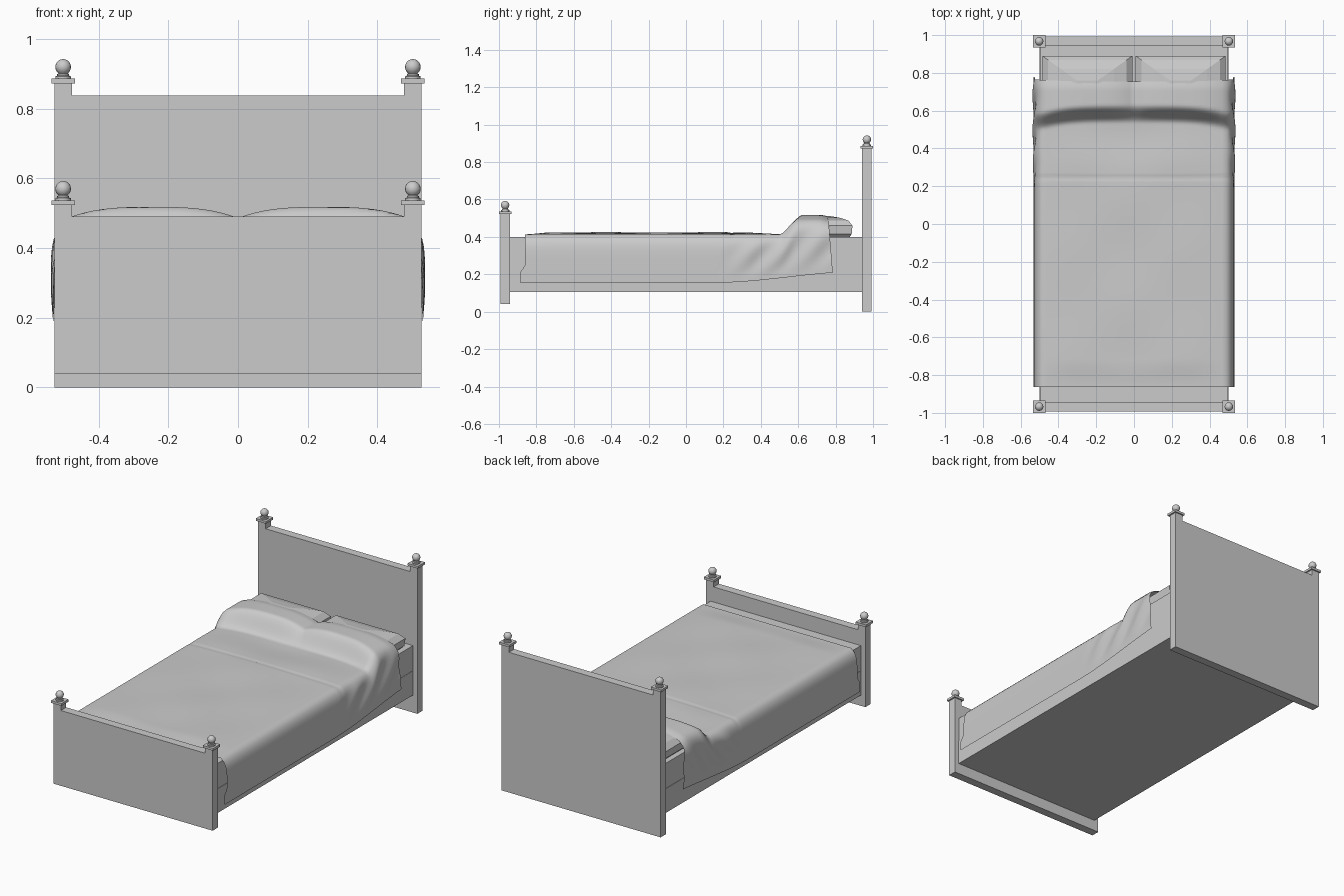
import bpy, bmesh, math

if "Cube" in bpy.data.objects:
    bpy.data.objects.remove(bpy.data.objects["Cube"])


def make(name, verts, faces, smooth=None):
    mesh = bpy.data.meshes.new(name)
    mesh.from_pydata(verts, [], faces)
    bm = bmesh.new()
    bm.from_mesh(mesh)
    bmesh.ops.recalc_face_normals(bm, faces=bm.faces)
    bm.to_mesh(mesh)
    bm.free()
    ob = bpy.data.objects.new(name, mesh)
    bpy.context.collection.objects.link(ob)
    if smooth:
        bpy.ops.object.select_all(action='DESELECT')
        ob.select_set(True)
        bpy.context.view_layer.objects.active = ob
        bpy.ops.object.shade_smooth_by_angle(angle=math.radians(smooth))
    return ob


def loft(name, rings, smooth=None):
    n = len(rings[0])
    verts = [p for r in rings for p in r]
    faces = [(k * n + i, k * n + (i + 1) % n, (k + 1) * n + (i + 1) % n, (k + 1) * n + i)
             for k in range(len(rings) - 1) for i in range(n)]
    faces += [tuple(range(n)), tuple(range(len(verts) - n, len(verts)))]
    return make(name, verts, faces, smooth)


def rect(x0, x1, y0, y1, z):
    return [(x0, y0, z), (x1, y0, z), (x1, y1, z), (x0, y1, z)]


def box(name, x0, x1, y0, y1, z0, z1):
    return loft(name, [rect(x0, x1, y0, y1, z0), rect(x0, x1, y0, y1, z1)])


def step(a, b, v):
    t = min(1, max(0, (v - a) / (b - a)))
    return t * t * (3 - 2 * t)


# end boards: notched silhouette with posts, caps and turned finials
PROFILE = [(.022, .014), (.022, .020), (.017, .022), (.017, .026), (.012, .029)]
PROFILE += [(.0225 * math.sin(a), .047 - .0225 * math.cos(a))
            for a in [math.radians(d) for d in range(36, 180, 18)]] + [(.001, .0695)]


def end_board(name, yc, bottom, panel_top, post_top):
    outline = [(-.527, bottom), (.527, bottom), (.527, post_top), (.477, post_top),
               (.477, panel_top), (-.477, panel_top), (-.477, post_top), (-.527, post_top)]
    loft(name, [[(x, y, z) for x, z in outline] for y in (yc - .025, yc + .025)])
    for side, x in (("left", -.502), ("right", .502)):
        box(f"{name}_cap_{side}", x - .034, x + .034, yc - .033, yc + .033, post_top, post_top + .014)
        rings = [[(x + r * math.cos(i * math.pi / 8), yc + r * math.sin(i * math.pi / 8), post_top + z)
                  for i in range(16)] for r, z in PROFILE]
        loft(f"{name}_finial_{side}", rings, 35)


end_board("headboard", .967, 0, .838, .873)
end_board("footboard", -.967, .04, .49, .523)

# rail base and mattress
box("bed_base", -.499, .499, -.945, .945, .105, .25)
box("mattress", -.497, .497, -.945, .945, .25, .40)

# pillows
for side, xc in (("left", -.247), ("right", .247)):
    layers = [(.40, .015), (.415, .004), (.46, 0), (.488, .022), (.503, .07), (.513, .13)]
    loft(f"pillow_{side}", [rect(xc - .238 + i * 1.4, xc + .238 - i * 1.4, .615 + i, .89 - i, z)
                            for z, i in layers])

# draped blanket: a top sheet over the pillows, with side flaps
NT, NS, NV = 40, 14, 130


def blanket_top(x, y):
    d = abs(abs(x) - .245) / .24
    over_pillow = .518 - .03 * d ** 3
    y0 = .535 - .04 * (abs(x) / .5) ** 4
    flat = .414 + .009 * (1 - (abs(x) / .5) ** 4) * step(-.86, -.72, y) * (1 - step(.3, .5, y))
    flat += .003 * math.sin(9 * x + 2) * math.sin(11 * y) * (1 - (abs(x) / .5) ** 2) * step(-.86, -.7, y)
    flat -= .004 * math.exp(-((y - .245) / .008) ** 2)
    z = flat + (over_pillow - flat) * step(y0, y0 + .095, y)
    return z - .012 * step(.71, .79, y)


def blanket_point(s, v):
    # s runs -1..1 over the top and on to +-2 down the side flaps
    sign, t = (1 if s > 0 else -1), max(0, abs(s) - 1)
    y_start = -.862 - .025 * step(.66, .78, t)
    y_end = .755 + .008 * min(1, abs(s)) ** 4 + .022 * t
    y = y_start + (y_end - y_start) * v
    if t == 0:
        return (.49 * s, y, blanket_top(.49 * s, y))
    top = blanket_top(.49, y)
    low = .155 + .055 * step(.15, .95, y) * 1.1
    x = .49 + .041 * (1 - math.exp(-9 * t))
    folds = step(.15, .4, y) * math.sin(math.pi * min(1, t * 1.1)) * .007
    x += folds * math.sin(34 * y + 7 * t)
    return (sign * x, y, top + (low - top) * t)


params = [-2 + i / NS for i in range(NS)] + [-1 + 2 * i / NT for i in range(NT + 1)]
params += [1 + (i + 1) / NS for i in range(NS)]
m = len(params)
verts = [blanket_point(s, j / NV) for j in range(NV + 1) for s in params]
faces = [(j * m + i, j * m + i + 1, (j + 1) * m + i + 1, (j + 1) * m + i)
         for j in range(NV) for i in range(m - 1)]
make("blanket", verts, faces, 60)
